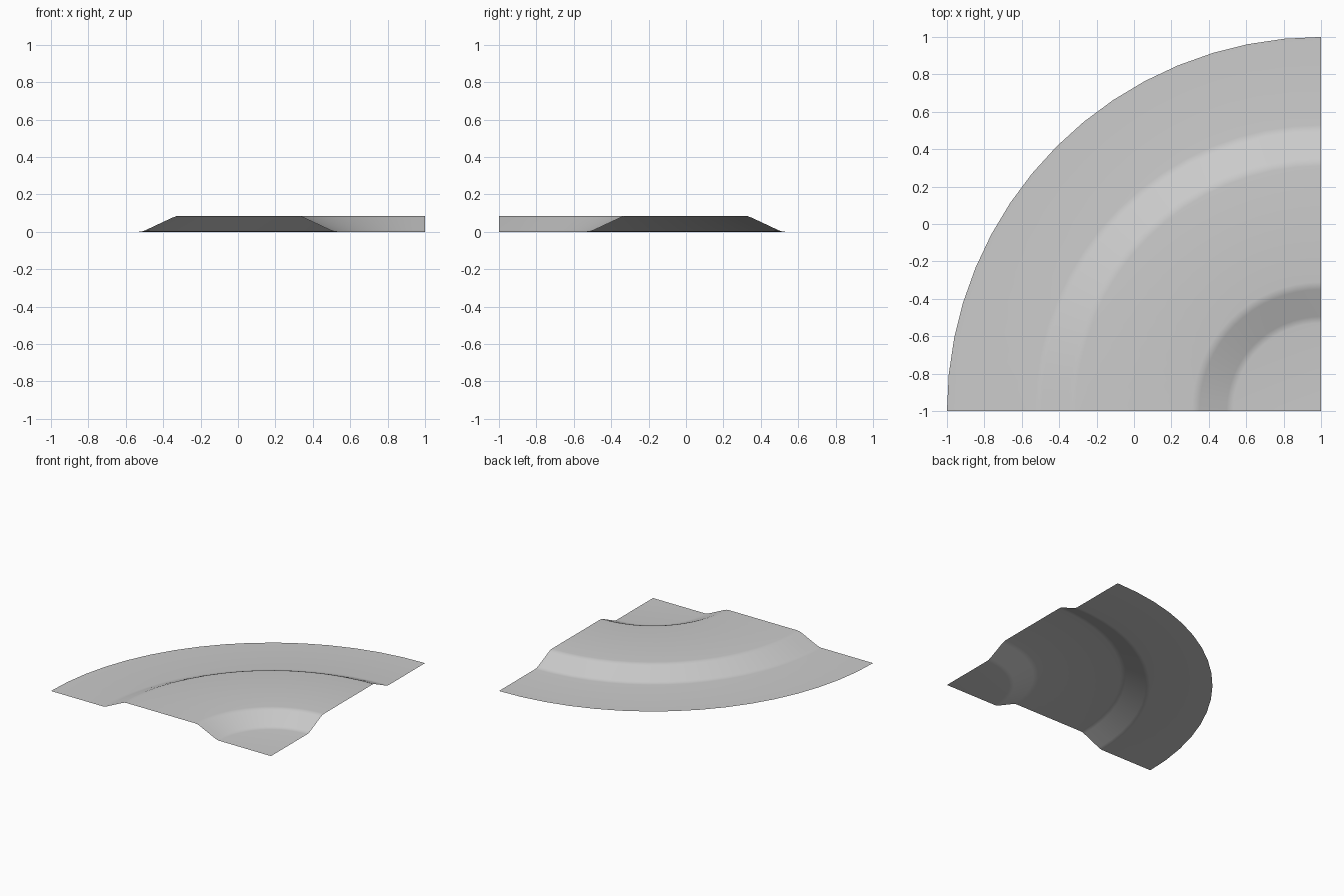
import bpy
import bmesh
from math import pi, cos, sin

cube = bpy.data.objects.get("Cube")
if cube:
    bpy.data.objects.remove(cube, do_unlink=True)

# Single grey surface colour
grey = bpy.data.materials.new("plain grey")
grey.use_nodes = True
colour = (0.6, 0.6, 0.6, 1)
grey.diffuse_color = colour
grey.node_tree.nodes["Principled BSDF"].inputs["Base Color"].default_value = colour

# Raised track cross-section: (distance from mid-track, height), softened corners
TOP = 0.085
half = [(0.31, TOP), (0.33, 0.083), (0.35, 0.076), (0.495, 0.008), (0.512, 0.002), (0.53, 0)]
inner = [(1 - d, z) for d, z in reversed(half)]
outer = [(1 + d, z) for d, z in half]
profile = inner + outer + [(2, 0)]

# Sweep the section a quarter turn about the inside corner
SEGMENTS = 16
CORNER = (1, -1)
bm = bmesh.new()
centre = bm.verts.new((*CORNER, 0))
rows = []
for i in range(SEGMENTS + 1):
    a = pi / 2 + pi / 2 * i / SEGMENTS
    rows.append([bm.verts.new((CORNER[0] + r * cos(a), CORNER[1] + r * sin(a), z))
                 for r, z in profile])
for a, b in zip(rows, rows[1:]):
    bm.faces.new((centre, a[0], b[0]))
    for k in range(len(profile) - 1):
        bm.faces.new((a[k], a[k + 1], b[k + 1], b[k]))

mesh = bpy.data.meshes.new("curved_track")
bm.to_mesh(mesh)
bm.free()
mesh.materials.append(grey)
track = bpy.data.objects.new("curved_track", mesh)
bpy.context.collection.objects.link(track)

# Smooth shading across the rounded corners
bpy.context.view_layer.objects.active = track
track.select_set(True)
bpy.ops.object.shade_smooth_by_angle(angle=pi / 6)
